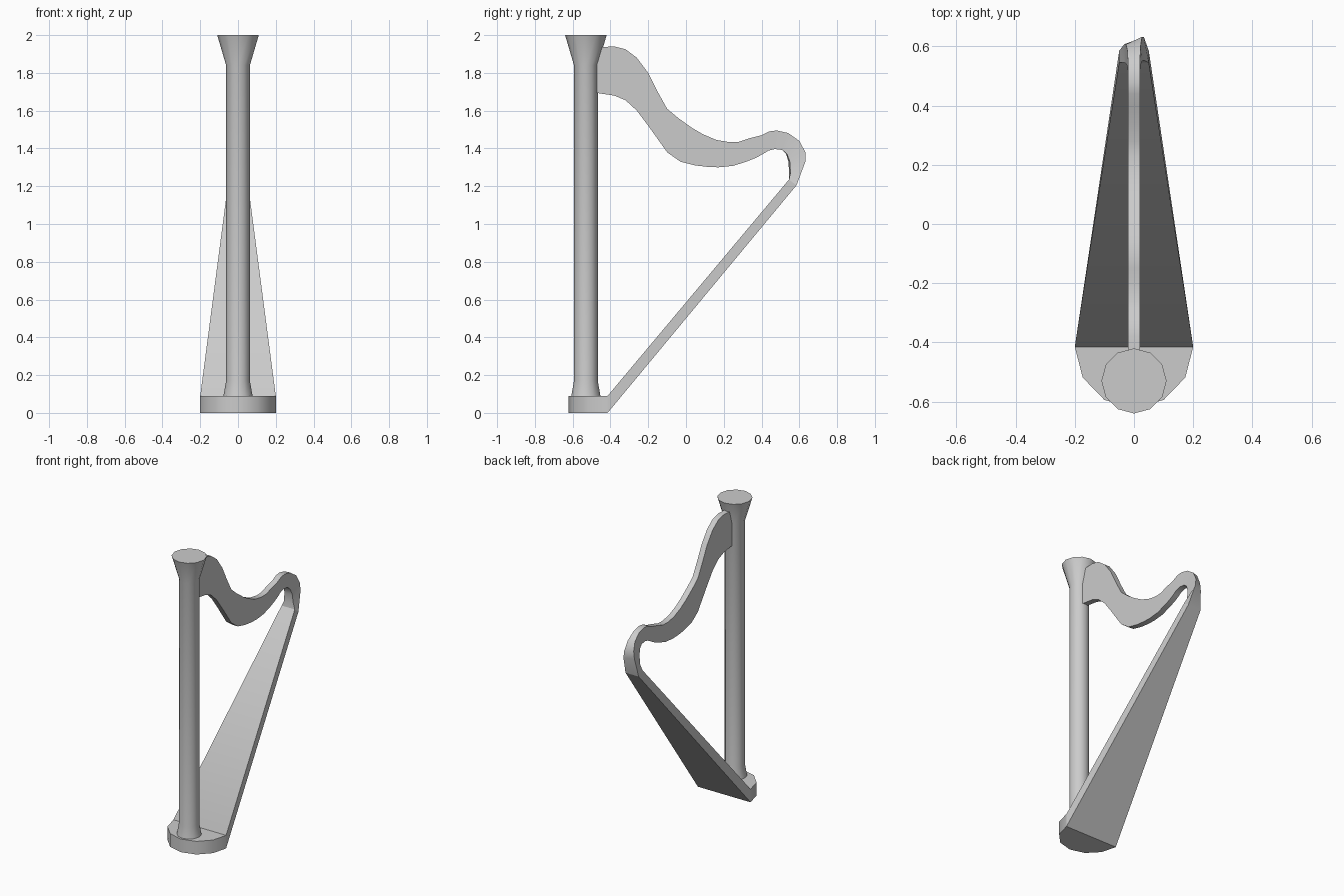
import bpy, math

if "Cube" in bpy.data.objects:
    bpy.data.objects.remove(bpy.data.objects["Cube"])

SMOOTH = math.radians(40)


def make(name, verts, faces):
    me = bpy.data.meshes.new(name)
    me.from_pydata(verts, [], faces)
    ob = bpy.data.objects.new(name, me)
    bpy.context.collection.objects.link(ob)
    bpy.ops.object.select_all(action='DESELECT')
    ob.select_set(True)
    bpy.context.view_layer.objects.active = ob
    bpy.ops.object.mode_set(mode='EDIT')
    bpy.ops.mesh.select_all(action='SELECT')
    bpy.ops.mesh.normals_make_consistent(inside=False)
    bpy.ops.object.mode_set(mode='OBJECT')
    bpy.ops.object.shade_smooth_by_angle(angle=SMOOTH)
    return ob


def loft(name, rings):
    """Skin a list of closed rings and cap both ends."""
    n = len(rings[0])
    verts = [v for r in rings for v in r]
    faces = [list(range(n)), list(range(len(verts) - n, len(verts)))]
    for k in range(len(rings) - 1):
        for i in range(n):
            j = (i + 1) % n
            faces.append([k*n + i, k*n + j, (k+1)*n + j, (k+1)*n + i])
    return make(name, verts, faces)


def section(yo, zo, yi, zi, half, twist=0.0):
    """Four-cornered section: outer and inner edge, left side pulled in by twist."""
    return [(-half, yo - twist, zo), (half, yo, zo),
            (half, yi, zi), (-half, yi - twist * 0.3, zi)]


# Pillar: twelve-sided turned column with flared capital and foot
loft("pillar", [[(r * math.cos(i * math.pi / 6), -0.53 + r * math.sin(i * math.pi / 6), z)
                 for i in range(12)]
                for r, z in [(0.077, 0.09), (0.063, 0.17), (0.063, 1.84), (0.11, 2.0)]])

# Base: half-round plinth
loft("base", [[(0.2 * math.cos(a), -0.415 + 0.207 * math.sin(a), z)
               for a in [math.pi + i * math.pi / 6 for i in range(7)]]
              for z in (0, 0.09)])

# Soundboard: tapering slanted board
loft("soundboard", [section(-0.415, 0, -0.415, 0.09, 0.2),
                    section(0.585, 1.205, 0.545, 1.235, 0.05)])

# Neck: S-curved arm as (upper y, z, lower y, z)
arm = [(-0.48, 1.935, -0.48, 1.695), (-0.38, 1.94, -0.38, 1.68),
       (-0.32, 1.925, -0.32, 1.655), (-0.26, 1.88, -0.26, 1.60),
       (-0.20, 1.80, -0.20, 1.52), (-0.15, 1.70, -0.15, 1.45),
       (-0.10, 1.61, -0.10, 1.38), (-0.04, 1.56, -0.03, 1.33),
       (0.03, 1.51, 0.05, 1.31), (0.09, 1.475, 0.11, 1.303),
       (0.16, 1.445, 0.17, 1.30), (0.23, 1.433, 0.25, 1.308),
       (0.28, 1.435, 0.32, 1.33), (0.34, 1.455, 0.37, 1.35),
       (0.40, 1.47, 0.41, 1.372), (0.44, 1.49, 0.435, 1.388)]
# Curl widening and twisting down to the soundboard, plus half width and twist
curl = [(0.48, 1.495, 0.47, 1.397, 0.02, 0), (0.54, 1.482, 0.51, 1.392, 0.02, 0.005),
        (0.60, 1.44, 0.535, 1.37, 0.022, 0.015), (0.632, 1.38, 0.55, 1.33, 0.027, 0.025),
        (0.632, 1.33, 0.553, 1.27, 0.033, 0.025), (0.585, 1.205, 0.545, 1.235, 0.05, 0)]
loft("neck", [section(*s, 0.02) for s in arm] + [section(*s) for s in curl])
